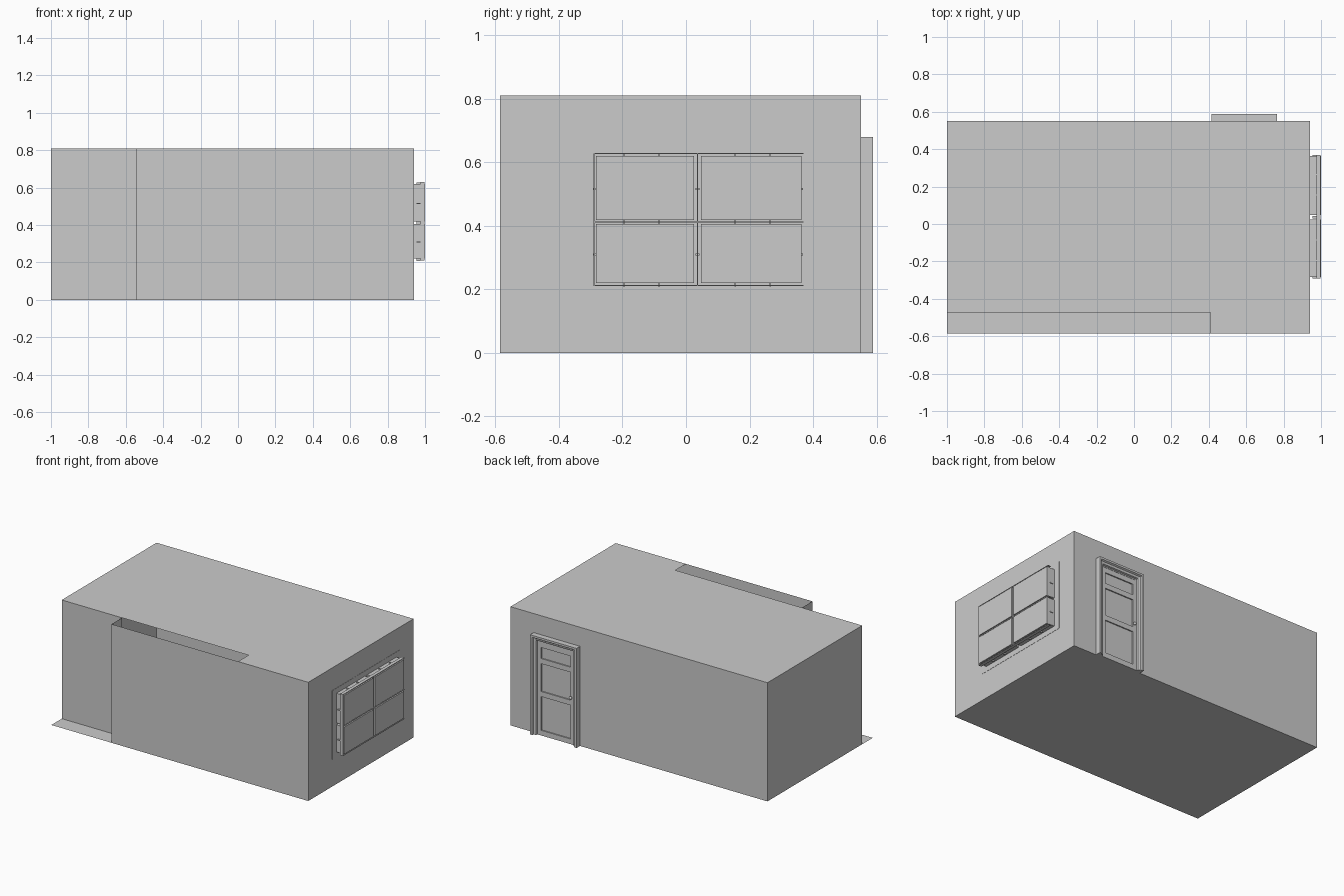
import bpy, bmesh, math
from mathutils import Vector

if "Cube" in bpy.data.objects:
    bpy.data.objects.remove(bpy.data.objects["Cube"])

X0, X1, Y0, Y1, H = -1.0, 0.94, -0.585, 0.55, 0.81
JX, JY, HX = -0.545, -0.472, 0.41   # wall jog and roof opening


def finish(name, bm):
    me = bpy.data.meshes.new(name)
    bm.to_mesh(me)
    bm.free()
    ob = bpy.data.objects.new(name, me)
    bpy.context.collection.objects.link(ob)
    return ob


def add_box(bm, lo, hi):
    vs = [bm.verts.new((x, y, z)) for x in (lo[0], hi[0])
          for y in (lo[1], hi[1]) for z in (lo[2], hi[2])]
    for f in ((0, 1, 3, 2), (4, 6, 7, 5), (0, 4, 5, 1),
              (2, 3, 7, 6), (0, 2, 6, 4), (1, 5, 7, 3)):
        bm.faces.new([vs[i] for i in f])


def boxes(name, items):
    bm = bmesh.new()
    for lo, hi in items:
        add_box(bm, lo, hi)
    bmesh.ops.recalc_face_normals(bm, faces=bm.faces)
    return finish(name, bm)


def sheet(name, *polys):
    bm = bmesh.new()
    for poly in polys:
        bm.faces.new([bm.verts.new(p) for p in poly])
    return finish(name, bm)


# Thin room shell: floor, notched roof, walls following the footprint
sheet("floor", [(X0, Y0, 0), (X1, Y0, 0), (X1, Y1, 0), (X0, Y1, 0)])
sheet("roof", [(X0, JY, H), (HX, JY, H), (HX, Y0, H), (X1, Y0, H), (X1, Y1, H), (X0, Y1, H)])
plan = [(X0, JY), (JX, JY), (JX, Y0), (X1, Y0), (X1, Y1), (X0, Y1)]
sheet("walls", *[[(*a, 0), (*b, 0), (*b, H), (*a, H)]
                 for a, b in zip(plan, plan[1:] + plan[:1])])

# Window: flush surround, four projecting panes, glazing bars and clips
boxes("window_surround", [((X1 - 0.01, -0.327, 0.185), (X1 + 0.0015, 0.41, 0.655))])
ys = [(-0.283, 0.025), (0.047, 0.363)]
zs = [(0.22, 0.405), (0.418, 0.62)]
boxes("window_panes", [((X1, a, c), (1.0, b, d)) for a, b in ys for c, d in zs])
bars = [((0.975, -0.29, z - 0.002), (0.997, 0.37, z + 0.002)) for z in (0.212, 0.412, 0.627)]
bars += [((0.975, y - 0.002, 0.21), (0.997, y + 0.002, 0.628)) for y in (-0.289, 0.036)]
boxes("window_bars", bars)
clips = [((0.955, y - 0.003, z - 0.006), (0.975, y + 0.003, z + 0.006))
         for y in (-0.195, -0.085, 0.155, 0.265) for z in (0.215, 0.412, 0.622)]
clips += [((0.955, y - 0.006, z - 0.003), (0.975, y + 0.006, z + 0.003))
          for y in (-0.286, 0.036, 0.362) for z in (0.31, 0.515)]
boxes("window_clips", clips)

# Door casing: stepped profile swept up, over and down the opening
CX, HW, TOP = 0.59, 0.175, 0.68
profile = [(0, Y1), (0, 0.588), (0.014, 0.588), (0.02, 0.578),
           (0.034, 0.574), (0.038, 0.564), (0.046, 0.564), (0.046, Y1)]
bm = bmesh.new()
rings = []
for side, top in ((-1, False), (-1, True), (1, True), (1, False)):
    rings.append([bm.verts.new((CX + side * (HW - d), y, TOP - d if top else 0))
                  for d, y in profile])
for a, b in zip(rings, rings[1:]):
    for i in range(len(profile) - 1):
        bm.faces.new((a[i], a[i + 1], b[i + 1], b[i]))
bm.faces.new(rings[0])
bm.faces.new(rings[-1])
bmesh.ops.recalc_face_normals(bm, faces=bm.faces)
finish("door_casing", bm)

# Door leaf: stiles and rails around three recessed panels
rails = [(0.0, 0.035), (0.265, 0.30), (0.49, 0.525), (0.6, 0.636)]
L, R, F = CX - 0.13, CX + 0.13, 0.562
leaf = [((L, Y1, 0), (L + 0.02, F, 0.636)), ((R - 0.02, Y1, 0), (R, F, 0.636))]
leaf += [((L + 0.02, Y1, a), (R - 0.02, F, b)) for a, b in rails]
boxes("door_leaf", leaf)
boxes("door_panels", [((L + 0.02, Y1, 0.03), (R - 0.02, 0.554, 0.61))])

# Door knob
bpy.ops.mesh.primitive_uv_sphere_add(segments=16, ring_count=8, radius=0.01,
                                     location=(0.472, 0.572, 0.32))
bpy.context.object.name = "door_knob"
bpy.ops.object.shade_smooth()
